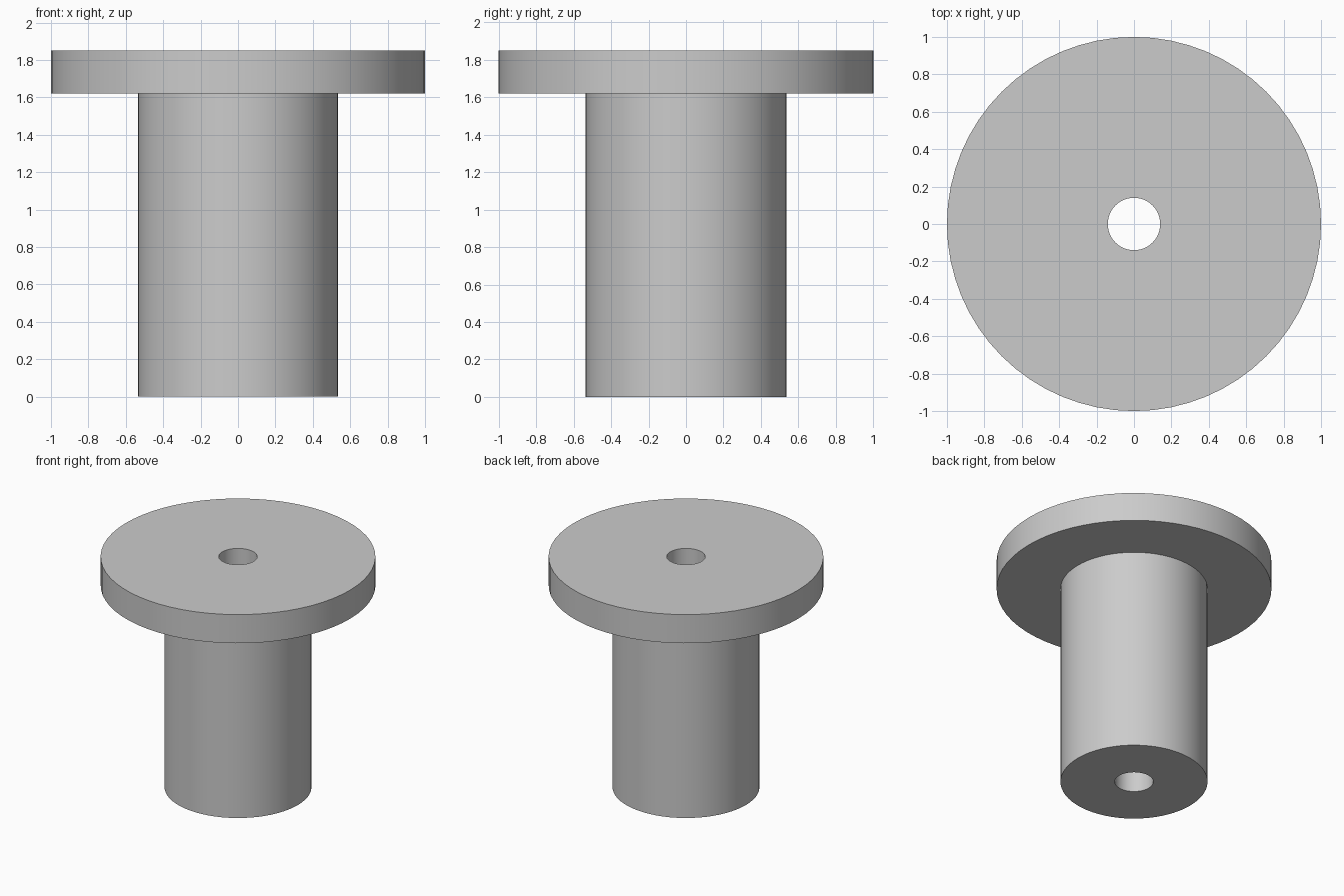
import bpy
import bmesh
from math import radians, tau
from mathutils import Matrix, Vector

cube = bpy.data.objects.get("Cube")
if cube:
    bpy.data.objects.remove(cube, do_unlink=True)

SEGMENTS = 64
BORE, SHAFT, FLANGE = 0.14, 0.535, 1.0
SHOULDER, TOP = 1.62, 1.85

# Plain grey finish
grey = bpy.data.materials.new("plain_grey")
grey.use_nodes = True
colour = (0.6, 0.6, 0.6, 1)
grey.diffuse_color = colour
grey.node_tree.nodes["Principled BSDF"].inputs["Base Color"].default_value = colour


def lathe(name, profile):
    """Revolve a closed (radius, height) outline around the z axis."""
    bm = bmesh.new()
    rings = []
    for i in range(SEGMENTS):
        turn = Matrix.Rotation(tau * i / SEGMENTS, 3, "Z")
        rings.append([bm.verts.new(turn @ Vector((r, 0, z))) for r, z in profile])
    for i, ring in enumerate(rings):
        after = rings[(i + 1) % SEGMENTS]
        for j in range(len(profile)):
            k = (j + 1) % len(profile)
            bm.faces.new((ring[j], after[j], after[k], ring[k]))
    bmesh.ops.recalc_face_normals(bm, faces=bm.faces)
    mesh = bpy.data.meshes.new(name)
    bm.to_mesh(mesh)
    bm.free()
    mesh.materials.append(grey)
    obj = bpy.data.objects.new(name, mesh)
    bpy.context.collection.objects.link(obj)
    return obj


# Shaft and flange in one piece, with a bore running right through
bushing = lathe("flanged_bushing", [
    (BORE, 0), (SHAFT, 0), (SHAFT, SHOULDER),
    (FLANGE, SHOULDER), (FLANGE, TOP), (BORE, TOP),
])

# Smooth round walls with crisp rims
bpy.ops.object.select_all(action="DESELECT")
bushing.select_set(True)
bpy.context.view_layer.objects.active = bushing
bpy.ops.object.shade_smooth_by_angle(angle=radians(30))
